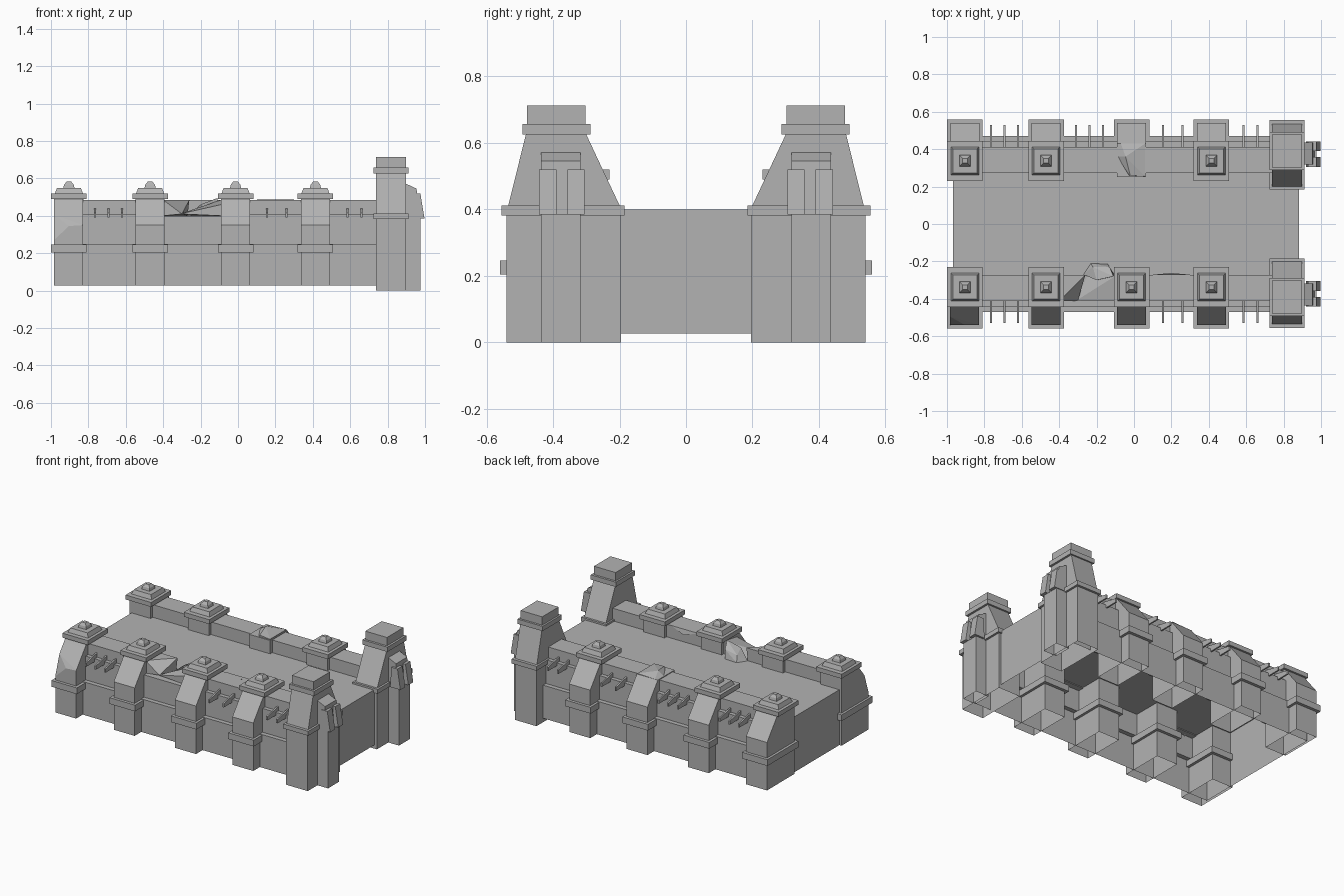
import bpy
import bmesh
from mathutils import Vector

cube = bpy.data.objects.get("Cube")
if cube:
    bpy.data.objects.remove(cube, do_unlink=True)

stone = bpy.data.materials.new("grey_stone")
stone.use_nodes = True
GREY = (0.45, 0.45, 0.45, 1)
stone.diffuse_color = GREY
stone.node_tree.nodes["Principled BSDF"].inputs["Base Color"].default_value = GREY


def finish(name, bm, open_bottom=False):
    bmesh.ops.recalc_face_normals(bm, faces=bm.faces)
    if open_bottom:
        low = min(v.co.z for v in bm.verts) + 0.001
        under = [f for f in bm.faces if all(v.co.z < low for v in f.verts)]
        bmesh.ops.delete(bm, geom=under, context='FACES_ONLY')
    mesh = bpy.data.meshes.new(name)
    bm.to_mesh(mesh)
    bm.free()
    mesh.materials.append(stone)
    obj = bpy.data.objects.new(name, mesh)
    bpy.context.collection.objects.link(obj)
    return obj


def prism(name, profile, x0, x1, side=1, open_bottom=False):
    """Extrude a (y, z) outline along x; side flips it to front or back."""
    bm = bmesh.new()
    face = bm.faces.new([bm.verts.new((x0, y * side, z)) for y, z in profile])
    new = bmesh.ops.extrude_face_region(bm, geom=[face])["geom"]
    moved = [g for g in new if isinstance(g, bmesh.types.BMVert)]
    bmesh.ops.translate(bm, verts=moved, vec=Vector((x1 - x0, 0, 0)))
    return finish(name, bm, open_bottom)


def box(name, x0, x1, y0, y1, z0, z1, side=1, open_bottom=False):
    return prism(name, [(y0, z0), (y1, z0), (y1, z1), (y0, z1)], x0, x1, side, open_bottom)


def hull(name, points):
    bm = bmesh.new()
    verts = [bm.verts.new(p) for p in points]
    out = bmesh.ops.convex_hull(bm, input=verts)
    bmesh.ops.delete(bm, geom=out["geom_interior"], context='VERTS')
    bmesh.ops.dissolve_limit(bm, angle_limit=0.02, verts=bm.verts, edges=bm.edges)
    return finish(name, bm)


END_R, END_L, BASE = -0.968, 0.882, 0.027
PILLARS = (-0.904, -0.47, -0.013, 0.414)

# Deck and stepped side walls, hollow underneath
half = [(0.47, BASE), (0.47, 0.25), (0.44, 0.25), (0.44, 0.4)]
prism("deck", half + [(-y, z) for y, z in reversed(half)], END_R, END_L, open_bottom=True)


def pillar(x, side, capped, chipped):
    shaft = [(0.25, BASE), (0.54, BASE), (0.54, 0.35), (0.43, 0.49), (0.25, 0.49)]
    if chipped:
        # Shaft with a triangular bite out of its outer corner
        box("pillar_foot", x - 0.08, x + 0.076, 0.25, 0.54, BASE, 0.25, side, True)
        prism("pillar_shaft", [(0.25, 0.25), (0.46, 0.25), (0.46, 0.45), (0.43, 0.49), (0.25, 0.49)],
              x - 0.08, x + 0.076, side)
        o, s, e = x - 0.08, x + 0.076, x
        hull("chipped_face", [(s, side * 0.54, 0.25), (s, side * 0.54, 0.35), (s, side * 0.45, 0.465),
                              (s, side * 0.45, 0.25), (o, side * 0.45, 0.25), (o, side * 0.45, 0.465),
                              (o, side * 0.495, 0.407), (o, side * 0.54, 0.27), (e, side * 0.54, 0.345),
                              (o, side * 0.54, 0.25)])
    else:
        prism("pillar_shaft", shaft, x - 0.078, x + 0.078, side, True)
    box("pillar_band", x - 0.095, x + 0.095, 0.23, 0.56, 0.204, 0.246, side)
    if not capped:
        return
    box("pillar_cap", x - 0.095, x + 0.095, 0.23, 0.443, 0.49, 0.52, side)
    # Stepped cap with bevelled upper edge and a faceted knob
    for name, w, z0, z1, w1 in (("cap_step", 0.075, 0.52, 0.548, 0.064),
                               ("cap_knob", 0.03, 0.548, 0.565, 0.026),
                               ("knob_tip", 0.026, 0.565, 0.582, 0.013)):
        hull(name, [(x + a * r, side * 0.338 + b * r, z)
                    for r, z in ((w, z0), (w1, z1)) for a in (-1, 1) for b in (-1, 1)])


def spike(x, side):
    prism("wall_spike", [(0.41, 0.41), (0.41, 0.44), (0.53, 0.415), (0.53, 0.39), (0.44, 0.39)],
          x - 0.005, x + 0.005, side)


def tower(side):
    x0, x1 = 0.737, 0.898
    box("tower_base", x0, x1, 0.196, 0.54, 0, 0.385, side, True)
    box("tower_band", x0 - 0.012, x1 + 0.014, 0.185, 0.555, 0.382, 0.412, side)
    prism("tower_body", [(0.2, 0.412), (0.535, 0.412), (0.482, 0.625), (0.3, 0.625)], x0, x1, side)
    box("tower_collar", x0 - 0.012, x1 + 0.014, 0.288, 0.492, 0.625, 0.657, side)
    box("tower_top", x0, x1, 0.303, 0.478, 0.657, 0.713, side)
    # End buttress with a sloped head between two leaning posts
    box("buttress", 0.88, 0.977, 0.318, 0.437, 0, 0.385, side, True)
    hull("buttress_head", [(x, side * y, z) for y in (0.318, 0.437) for x, z in
                           ((0.89, 0.385), (0.965, 0.385), (0.955, 0.545), (0.89, 0.575))])
    for y in (0.305, 0.39):
        prism_pts = ((0.92, 0.385), (0.997, 0.385), (0.975, 0.52), (0.93, 0.52))
        hull("buttress_post", [(x, side * b, z) for b in (y, y + 0.052) for x, z in prism_pts])


def parapet(x0, x1, side):
    box("parapet", x0, x1, 0.272, 0.413, 0.4, 0.485, side)
    box("parapet_ledge", x0, x1, 0.40, 0.44, 0.395, 0.41, side)


for side in (-1, 1):
    tower(side)
    for i, x in enumerate(PILLARS):
        pillar(x, side, capped=not (side == 1 and i == 2), chipped=(side == -1 and i == 0))
    spikes = [-0.765, -0.693, -0.62, 0.155, 0.26, 0.585, 0.66]
    if side == 1:
        spikes += [-0.31, -0.237, -0.165]
    for x in spikes:
        spike(x, side)

# Back parapet is whole; the front one has a collapsed stretch
parapet(END_R, 0.75, 1)
parapet(END_R, -0.4, -1)
parapet(-0.09, 0.75, -1)

# Broken stumps and rubble in the gap
hull("broken_stump", [(-0.4, -0.272, 0.4), (-0.4, -0.413, 0.4), (-0.4, -0.413, 0.485), (-0.4, -0.272, 0.485),
                      (-0.3, -0.41, 0.41), (-0.27, -0.272, 0.4), (-0.26, -0.272, 0.485)])
hull("broken_stump", [(-0.09, -0.272, 0.4), (-0.09, -0.413, 0.4), (-0.09, -0.413, 0.46),
                      (-0.09, -0.272, 0.485), (-0.31, -0.41, 0.41), (-0.25, -0.28, 0.4), (-0.16, -0.3, 0.455)])
hull("rubble", [(-0.27, -0.27, 0.4), (-0.23, -0.21, 0.4), (-0.14, -0.215, 0.4), (-0.1, -0.28, 0.4),
                (-0.2, -0.3, 0.46), (-0.13, -0.23, 0.455), (-0.11, -0.28, 0.495), (-0.22, -0.23, 0.44)])
hull("rubble", [(0.1, -0.271, 0.486), (0.3, -0.271, 0.486), (0.22, -0.31, 0.486), (0.2, -0.262, 0.45)])

# Shattered head of the middle back pillar
hull("broken_head", [(-0.091, 0.26, 0.4), (0.06, 0.255, 0.4), (0.06, 0.255, 0.495), (0.06, 0.43, 0.495),
                     (-0.07, 0.43, 0.49), (-0.091, 0.36, 0.485), (-0.045, 0.36, 0.515), (-0.02, 0.26, 0.5),
                     (-0.091, 0.43, 0.4), (0.06, 0.43, 0.4)])
